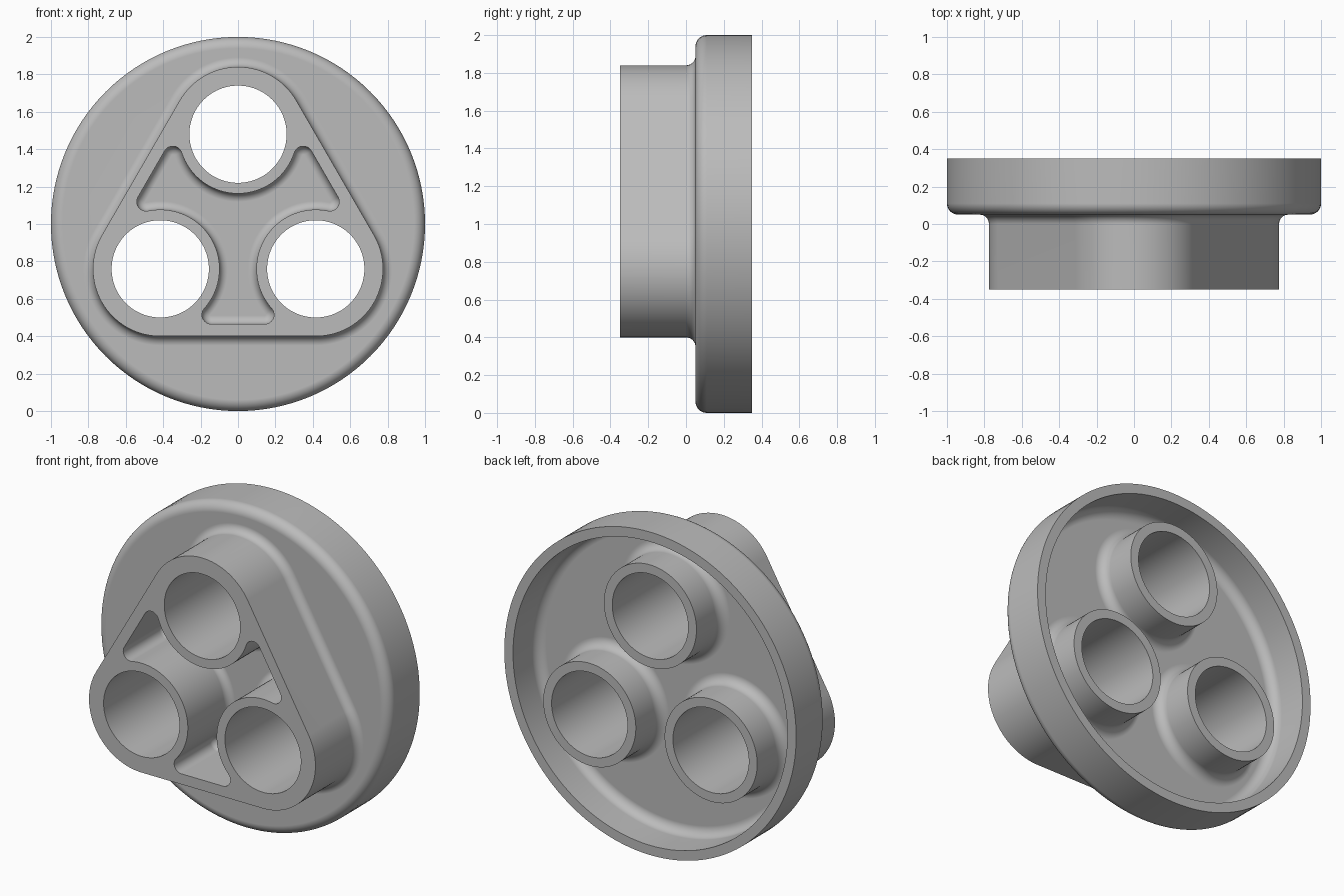
import bpy, bmesh
from math import sin, cos, radians, atan2, hypot, sqrt, degrees

cube = bpy.data.objects.get("Cube")
if cube:
    bpy.data.objects.remove(cube)

grey = bpy.data.materials.new("plain grey")
grey.use_nodes = True
grey.diffuse_color = (0.5, 0.5, 0.5, 1)
grey.node_tree.nodes["Principled BSDF"].inputs["Base Color"].default_value = (0.5, 0.5, 0.5, 1)

CZ = 1.0            # height of the disc centre
BOSS = 0.48         # distance of each tube from the centre
TUBE, BORE, HULL = 0.317, 0.26, 0.36
PLATE_FRONT, PLATE_BACK, BACK, FRONT = 0.05, 0.11, 0.35, -0.35


def arc(cx, cz, r, a0, a1, n):
    """Points on an arc, angles in degrees."""
    return [(cx + r * cos(radians(a0 + (a1 - a0) * i / n)),
             cz + r * sin(radians(a0 + (a1 - a0) * i / n))) for i in range(n + 1)]


def turn(points, angle):
    c, s = cos(radians(angle)), sin(radians(angle))
    return [(x * c - z * s, x * s + z * c) for x, z in points]


def circle(cx, cz, r, n=96):
    return arc(cx, cz, r, 0, 360, n)[:-1]


# Lower right tube centre; the others are turned by a third
BX, BZ = BOSS * cos(radians(-30)), BOSS * sin(radians(-30))
CENTRES = [turn([(BX, BZ)], 120 * k)[0] for k in range(3)]


def hull(offset):
    """Rounded triangle around the three tubes."""
    corner = arc(BX, BZ, HULL + offset, -90, 30, 32)
    return [p for k in range(3) for p in turn(corner, 120 * k)]


def pocket(inset):
    """Three-armed recess between the tubes, with rounded corners."""
    wall, fillet = 0.295, 0.05
    dz = wall - fillet
    dx = sqrt((TUBE + fillet) ** 2 - dz ** 2)
    a = degrees(atan2(dz, dx))
    first = arc(BX - dx, BZ - dz, fillet - inset, -90, a, 12)
    scoop = arc(BX, BZ, TUBE + inset, 180 + a, 120 - a, 40)
    # Mirror the first corner about the line through the tube and the centre
    last = [turn([(x, -z)], -60)[0] for x, z in reversed(first)]
    side = first + scoop[1:-1] + last
    return [p for k in range(3) for p in turn(side, 120 * k)]


def loft(name, sections):
    """Closed solid through outlines stacked along y."""
    bm = bmesh.new()
    rings = [[bm.verts.new((x, y, z + CZ)) for x, z in pts] for y, pts in sections]
    for lower, upper in zip(rings, rings[1:]):
        for i in range(len(lower)):
            j = (i + 1) % len(lower)
            bm.faces.new((lower[i], lower[j], upper[j], upper[i]))
    bm.faces.new(rings[0])
    bm.faces.new(rings[-1])
    bmesh.ops.recalc_face_normals(bm, faces=bm.faces)
    mesh = bpy.data.meshes.new(name)
    bm.to_mesh(mesh)
    bm.free()
    mesh.materials.append(grey)
    obj = bpy.data.objects.new(name, mesh)
    bpy.context.collection.objects.link(obj)
    return obj


def quarter(r, n=8):
    """Steps of a quarter round: (along, across), from (0, r) to (r, 0)."""
    return [(r - r * cos(radians(90 * i / n)), r - r * sin(radians(90 * i / n)))
            for i in range(n + 1)]


def combine(body, tool, operation):
    bpy.context.view_layer.objects.active = body
    mod = body.modifiers.new(operation, 'BOOLEAN')
    mod.operation, mod.object, mod.solver = operation, tool, 'EXACT'
    bpy.ops.object.modifier_apply(modifier=mod.name)
    bpy.data.objects.remove(tool)


R = 0.06
# Disc with a rounded front edge
body = loft("triple_tube_flange",
            [(PLATE_FRONT + u, circle(0, 0, 1 - v, 128)) for u, v in quarter(R)]
            + [(BACK, circle(0, 0, 1, 128))])

# Triangular front block, flaring into the disc
flare = [(PLATE_FRONT - u, hull(v)) for u, v in quarter(0.05)]
block = loft("front_block", [(0.08, hull(0.05))] + flare + [(FRONT, hull(0))])
combine(body, block, 'UNION')

# Hollow back with a rounded floor edge
cavity = loft("back_hollow",
              [(PLATE_BACK + u, circle(0, 0, 0.94 - v, 128)) for u, v in quarter(R)]
              + [(BACK + 0.1, circle(0, 0, 0.94, 128))])
combine(body, cavity, 'DIFFERENCE')

# Rear tubes, flaring into the floor
for x, z in CENTRES:
    tube = loft("rear_tube",
                [(0.08, circle(x, z, TUBE + R))]
                + [(PLATE_BACK + u, circle(x, z, TUBE + v)) for u, v in quarter(R)]
                + [(BACK, circle(x, z, TUBE))])
    combine(body, tube, 'UNION')

# Front recess between the tubes
recess = loft("front_recess",
              [(PLATE_FRONT - u, pocket(v)) for u, v in quarter(0.045)]
              + [(FRONT - 0.1, pocket(0))])
combine(body, recess, 'DIFFERENCE')

# Bores right through
for x, z in CENTRES:
    bore = loft("bore", [(FRONT - 0.1, circle(x, z, BORE)), (BACK + 0.1, circle(x, z, BORE))])
    combine(body, bore, 'DIFFERENCE')

# Smooth shading with crisp rims
bpy.ops.object.select_all(action='DESELECT')
body.select_set(True)
bpy.context.view_layer.objects.active = body
bpy.ops.object.shade_smooth_by_angle(angle=radians(35))
weighted = body.modifiers.new("even_shading", 'WEIGHTED_NORMAL')
weighted.keep_sharp = True
